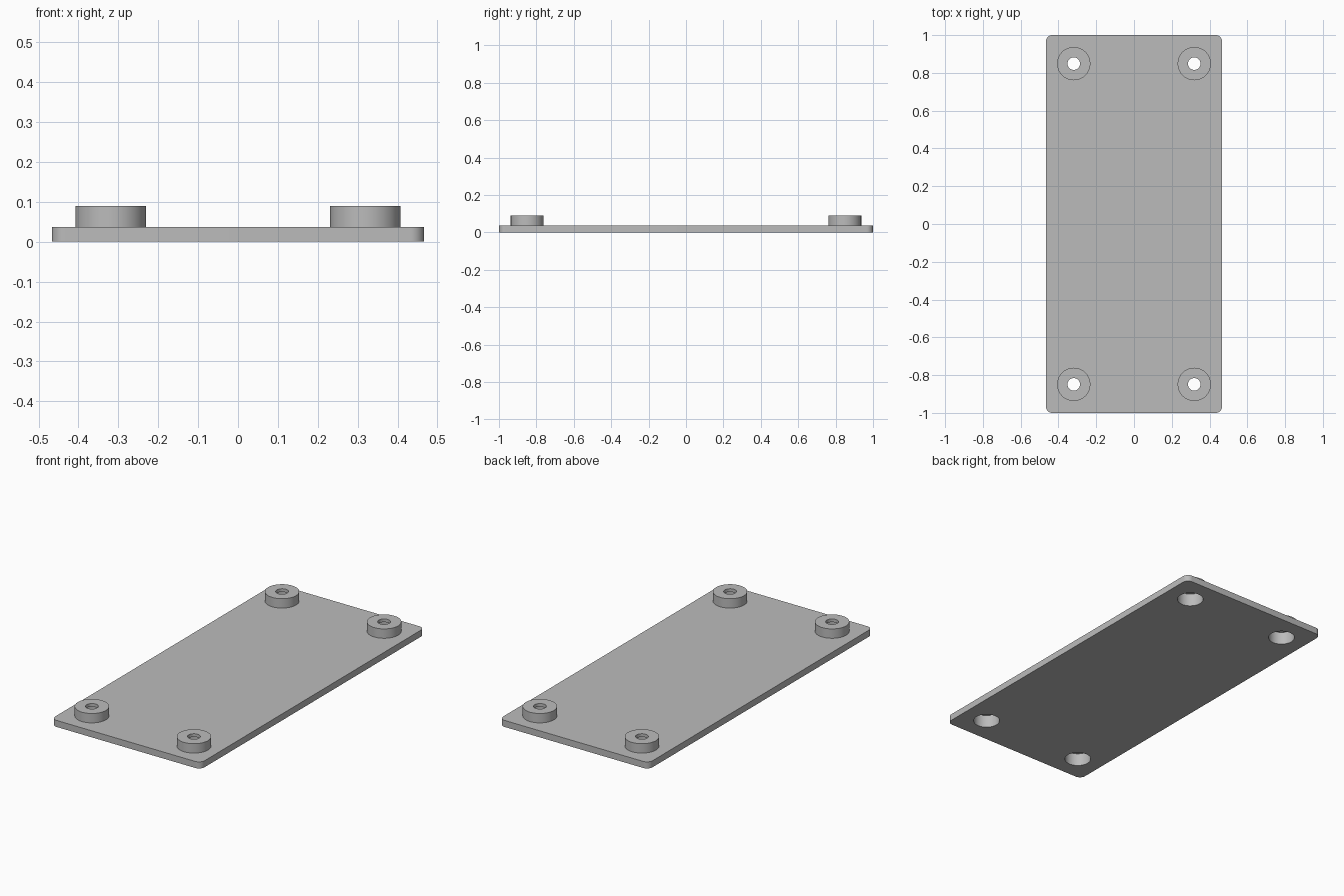
import bpy
import bmesh
from math import radians

cube = bpy.data.objects.get("Cube")
if cube:
    bpy.data.objects.remove(cube, do_unlink=True)

HALF_X, HALF_Y, PLATE_TOP, CORNER = 0.467, 1.0, 0.037, 0.035
POST_X, POST_Y, POST_TOP, POST_R = 0.319, 0.849, 0.09, 0.088
HOLE_R, BORE_R, BORE_TOP = 0.033, 0.069, 0.072

grey = bpy.data.materials.new("mid grey")
grey.use_nodes = True
grey.diffuse_color = (0.5, 0.5, 0.5, 1)
grey.node_tree.nodes["Principled BSDF"].inputs["Base Color"].default_value = grey.diffuse_color


def add_object(name, bm):
    mesh = bpy.data.meshes.new(name)
    bm.to_mesh(mesh)
    bm.free()
    mesh.materials.append(grey)
    ob = bpy.data.objects.new(name, mesh)
    bpy.context.collection.objects.link(ob)
    return ob


def corner_cylinders(name, radius, bottom, top):
    """One upright cylinder at each mounting corner."""
    bm = bmesh.new()
    for sx in (-1, 1):
        for sy in (-1, 1):
            made = bmesh.ops.create_cone(bm, cap_ends=True, segments=64, radius1=radius,
                                         radius2=radius, depth=top - bottom)
            bmesh.ops.translate(bm, verts=made["verts"],
                                vec=(sx * POST_X, sy * POST_Y, (top + bottom) / 2))
    return add_object(name, bm)


def combine(target, tool, operation):
    """Apply a boolean and discard its helper object."""
    tool.hide_render = True
    mod = target.modifiers.new(operation, 'BOOLEAN')
    mod.operation, mod.solver, mod.object = operation, 'EXACT', tool
    bpy.ops.object.select_all(action='DESELECT')
    bpy.context.view_layer.objects.active = target
    target.select_set(True)
    bpy.ops.object.modifier_apply(modifier=mod.name)
    bpy.data.objects.remove(tool, do_unlink=True)


# Flat plate with rounded vertical corners
bm = bmesh.new()
bmesh.ops.create_cube(bm, size=1)
bmesh.ops.scale(bm, verts=bm.verts, vec=(2 * HALF_X, 2 * HALF_Y, PLATE_TOP))
bmesh.ops.translate(bm, verts=bm.verts, vec=(0, 0, PLATE_TOP / 2))
uprights = [e for e in bm.edges if abs(e.verts[0].co.z - e.verts[1].co.z) > PLATE_TOP / 2]
bmesh.ops.bevel(bm, geom=uprights, offset=CORNER, segments=10, profile=0.5, affect='EDGES')
plate = add_object("cover_plate", bm)

# Raised posts, bored from below, with a narrow screw hole through the top
combine(plate, corner_cylinders("posts", POST_R, PLATE_TOP / 2, POST_TOP), 'UNION')
combine(plate, corner_cylinders("bore_cutters", BORE_R, -0.1, BORE_TOP), 'DIFFERENCE')
combine(plate, corner_cylinders("hole_cutters", HOLE_R, PLATE_TOP, 0.2), 'DIFFERENCE')

bpy.ops.object.shade_smooth_by_angle(angle=radians(30))
